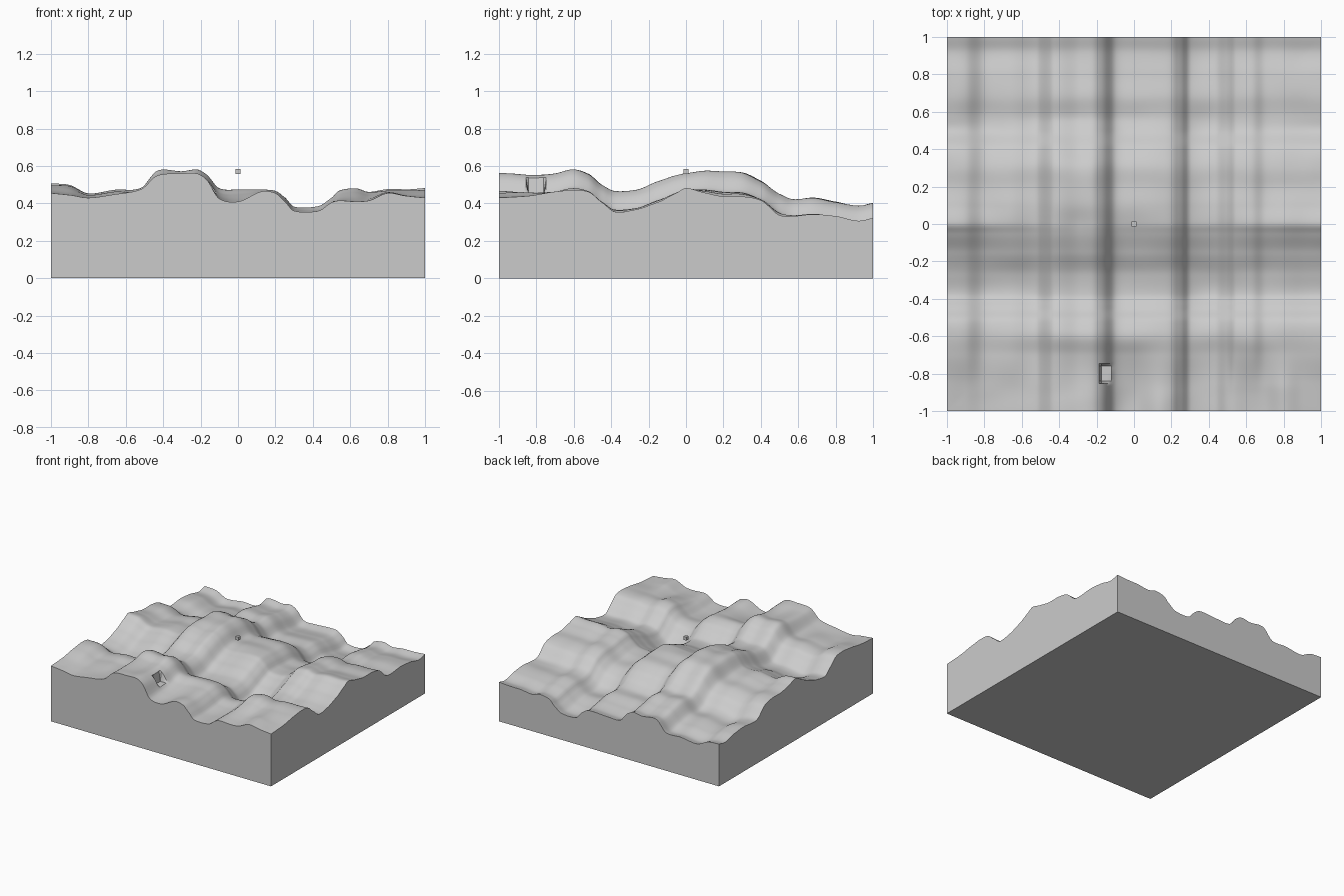
import bpy, bmesh
from mathutils import Vector, noise

if "Cube" in bpy.data.objects:
    bpy.data.objects.remove(bpy.data.objects["Cube"])

N = 150  # grid cells per side

# Columns: x, height along front edge, highest ridge height
X_PROFILE = [
    (-1, .455, .505), (-.9, .445, .50), (-.8, .43, .46), (-.65, .45, .48), (-.52, .475, .485),
    (-.43, .55, .575), (-.3, .56, .57), (-.22, .56, .58), (-.17, .53, .555), (-.1, .425, .48),
    (0, .41, .475), (.13, .465, .48), (.2, .455, .475), (.25, .41, .44), (.3, .36, .387),
    (.43, .36, .385), (.5, .405, .43), (.54, .415, .47), (.63, .41, .485), (.7, .415, .465),
    (.8, .455, .475), (.9, .44, .475), (1, .43, .48)]
# Columns: y, height on the high ridge, height on the right edge
Y_PROFILE = [
    (-1, .56, .43), (-.85, .553, .44), (-.7, .56, .465), (-.6, .58, .475), (-.52, .555, .465),
    (-.45, .50, .41), (-.38, .465, .358), (-.27, .47, .37), (-.15, .52, .41), (-.05, .55, .46),
    (0, .56, .485), (.1, .577, .46), (.2, .572, .44), (.3, .568, .44), (.4, .52, .42),
    (.5, .45, .34), (.57, .42, .335), (.68, .427, .345), (.8, .405, .335), (.92, .385, .31),
    (1, .40, .325)]


def sample(table, t, col):
    """Smooth interpolation that never overshoots its neighbours much."""
    k = 0
    while k < len(table) - 2 and t > table[k + 1][0]:
        k += 1

    def slope(i):
        a, b = table[max(i - 1, 0)], table[min(i + 1, len(table) - 1)]
        return (b[col] - a[col]) / (b[0] - a[0])
    p, q = table[k], table[k + 1]
    w = q[0] - p[0]
    u = (t - p[0]) / w
    m0, m1 = slope(k) * w * .8, slope(k + 1) * w * .8
    return ((2*u**3 - 3*u*u + 1) * p[col] + (u**3 - 2*u*u + u) * m0
            + (3*u*u - 2*u**3) * q[col] + (u**3 - u*u) * m1)


def smooth(t):
    t = min(max(t, 0), 1)
    return t * t * (3 - 2 * t)


coords = [-1 + 2 * i / N for i in range(N + 1)]
fx = [(sample(X_PROFILE, c, 1), sample(X_PROFILE, c, 2)) for c in coords]
gy = [(sample(Y_PROFILE, c, 1) - .56, sample(Y_PROFILE, c, 2) - .43) for c in coords]


def height(i, j):
    x, y = coords[i], coords[j]
    w = (x + .3) / 1.3 if x > -.3 else (-.3 - x) / .7
    ridge = fx[i][1] - (.02 + .033 * w)
    v = smooth((y + 1) / .4)
    h = fx[i][0] * (1 - v) + ridge * v + gy[j][0] * (1 - w) + gy[j][1] * w
    # gentle ripples that fade at the borders
    fade = smooth((1 - max(abs(x), abs(y))) / .15)
    h += .009 * fade * noise.noise(Vector((x * 4.5, y * 4.5, 3.1)))
    # small notch cut in the slope
    if -.185 < x < -.09 and abs(y + .8) < .042:
        h = min(h, .457)
    return h


def material(name, rgb):
    m = bpy.data.materials.new(name)
    m.diffuse_color = (*rgb, 1)
    m.use_nodes = True
    m.node_tree.nodes["Principled BSDF"].inputs["Base Color"].default_value = m.diffuse_color
    return m


def finish(bm, name, mat):
    bmesh.ops.recalc_face_normals(bm, faces=bm.faces)
    me = bpy.data.meshes.new(name)
    bm.to_mesh(me)
    bm.free()
    me.materials.append(mat)
    ob = bpy.data.objects.new(name, me)
    bpy.context.collection.objects.link(ob)
    return ob


grey = material("stone grey", (.6, .6, .6))

# Terrain surface
bm = bmesh.new()
top = [[bm.verts.new((x, y, height(i, j))) for j, y in enumerate(coords)]
       for i, x in enumerate(coords)]
for i in range(N):
    for j in range(N):
        bm.faces.new((top[i][j], top[i+1][j], top[i+1][j+1], top[i][j+1]))

# Side walls and flat underside
rim = ([top[i][0] for i in range(N)] + [top[N][j] for j in range(N)]
       + [top[i][N] for i in range(N, 0, -1)] + [top[0][j] for j in range(N, 0, -1)])
foot = [bm.verts.new((v.co.x, v.co.y, 0)) for v in rim]
for k in range(len(rim)):
    n = (k + 1) % len(rim)
    bm.faces.new((foot[k], foot[n], rim[n], rim[k]))
bm.faces.new(foot[::-1])
terrain = finish(bm, "terrain_block", grey)

bpy.context.view_layer.objects.active = terrain
terrain.select_set(True)
bpy.ops.object.shade_smooth_by_angle(angle=.6)

# Tiny floating cube above the centre
bm = bmesh.new()
bmesh.ops.create_cube(bm, size=.028)
cube = finish(bm, "marker_cube", grey)
cube.location = (0, 0, .57)
